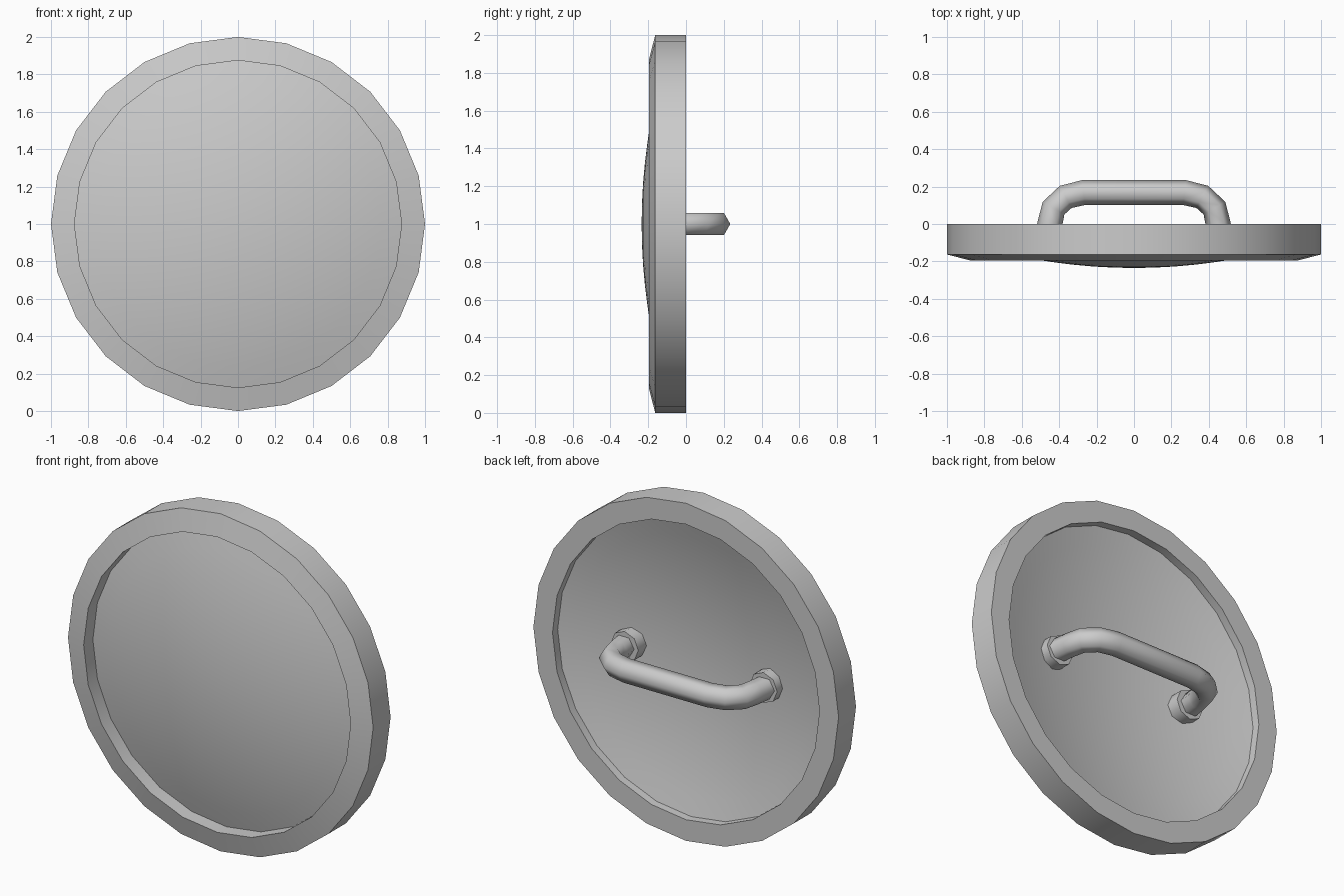
import bpy, bmesh, math
from mathutils import Matrix, Vector

cube = bpy.data.objects.get("Cube")
if cube:
    bpy.data.objects.remove(cube)

steel = bpy.data.materials.new("grey steel")
steel.use_nodes = True
GREY = (0.6, 0.6, 0.6, 1)
steel.diffuse_color = GREY
steel.node_tree.nodes["Principled BSDF"].inputs["Base Color"].default_value = GREY

SIDES = 24
CENTRE = Vector((0, 0, 1))


def finish(bm, name, angle=30):
    """Turn a bmesh into a smooth shaded object with sharp creases."""
    bmesh.ops.remove_doubles(bm, verts=bm.verts, dist=0.0005)
    bmesh.ops.recalc_face_normals(bm, faces=bm.faces)
    mesh = bpy.data.meshes.new(name)
    bm.to_mesh(mesh)
    bm.free()
    mesh.materials.append(steel)
    ob = bpy.data.objects.new(name, mesh)
    bpy.context.collection.objects.link(ob)
    bpy.ops.object.select_all(action='DESELECT')
    ob.select_set(True)
    bpy.context.view_layer.objects.active = ob
    bpy.ops.object.shade_smooth_by_angle(angle=math.radians(angle))
    return ob


def lathe(name, profile, closed):
    """Spin (radius, y) points around the shield's front-to-back axis."""
    bm = bmesh.new()
    verts = [bm.verts.new(CENTRE + Vector((0, y, r))) for r, y in profile]
    pairs = list(zip(verts, verts[1:]))
    if closed:
        pairs.append((verts[-1], verts[0]))
    edges = [bm.edges.new(p) for p in pairs]
    bmesh.ops.spin(bm, geom=verts + edges, cent=CENTRE, axis=(0, 1, 0),
                   angle=math.tau, steps=SIDES)
    return finish(bm, name)


# Rim with a shallow bevel on the front
lathe("rim", [(0.875, -0.195), (1, -0.163), (1, 0), (0.875, 0)], True)

# Domed plate, with a front and a back skin
RINGS = 8
radii = [0.875 * i / RINGS for i in range(RINGS + 1)]
front = [(r, -0.235 + 0.165 * r * r) for r in radii]
back = [(r, y + 0.06) for r, y in front]
lathe("domed_plate", front + back[::-1], False)

# Hexagonal tube handle, mirrored from one half of its path
half = [(0.47, -0.15), (0.45, 0), (0.43, 0.085), (0.365, 0.145), (0.27, 0.168)]
path = [Vector((x, y, 1)) for x, y in half]
path += [Vector((-p.x, p.y, 1)) for p in reversed(path)]
bm = bmesh.new()
rings = []
for i, p in enumerate(path):
    before = (p - path[max(i - 1, 0)]).normalized()
    after = (path[min(i + 1, len(path) - 1)] - p).normalized()
    tangent = (before + after).normalized()
    side = tangent.cross(Vector((0, 0, 1)))
    rings.append([bm.verts.new(p + 0.067 * (side * math.cos(a) + Vector((0, 0, math.sin(a)))))
                  for a in (math.tau * k / 6 for k in range(6))])
for a, b in zip(rings, rings[1:]):
    for k in range(6):
        n = (k + 1) % 6
        bm.faces.new((a[k], a[n], b[n], b[k]))
bm.faces.new(rings[0])
bm.faces.new(rings[-1])
finish(bm, "handle", 65)

# Collars that fix the handle to the plate
for name, s in (("left_collar", 1), ("right_collar", -1)):
    bm = bmesh.new()
    place = Matrix.Translation((s * 0.455, -0.115, 1)) @ Matrix.Rotation(math.pi / 2, 4, 'X')
    bmesh.ops.create_cone(bm, cap_ends=True, segments=8, radius1=0.09, radius2=0.09,
                          depth=0.08, matrix=place)
    finish(bm, name, 50)
